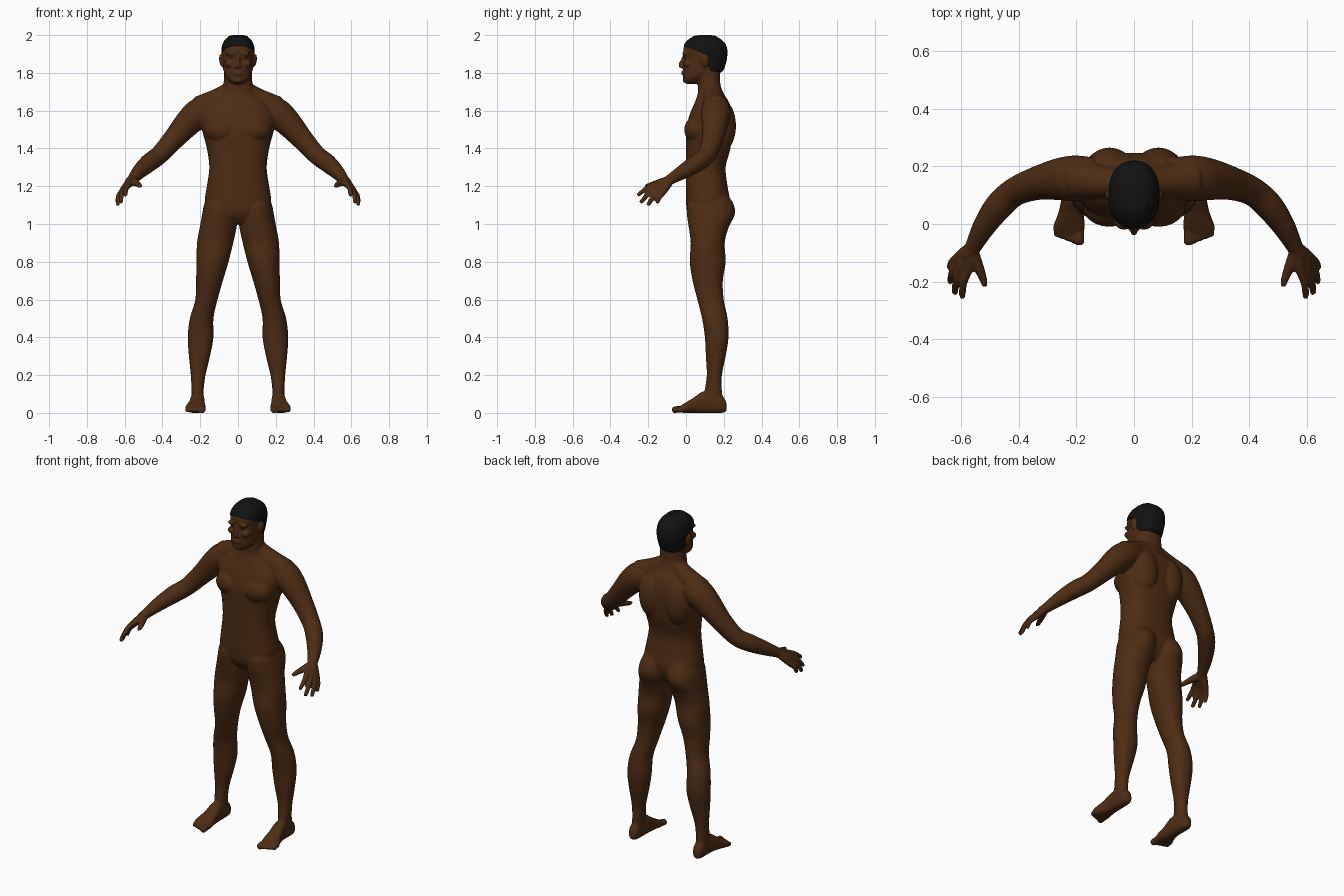
import bpy, bmesh
from math import cos, sin, pi, copysign
from mathutils import Vector, Matrix

if "Cube" in bpy.data.objects:
    bpy.data.objects.remove(bpy.data.objects["Cube"])


def material(name, colour):
    mat = bpy.data.materials.new(name)
    mat.use_nodes = True
    mat.diffuse_color = (*colour, 1)
    bsdf = mat.node_tree.nodes["Principled BSDF"]
    bsdf.inputs["Base Color"].default_value = (*colour, 1)
    bsdf.inputs["Roughness"].default_value = 0.7
    return mat


def smooth_rows(rows, steps=5):
    """Spline interpolation between the rows of a profile table."""
    out = []
    for i in range(len(rows) - 1):
        quad = [rows[max(i - 1, 0)], rows[i], rows[i + 1], rows[min(i + 2, len(rows) - 1)]]
        for s in range(steps):
            t = s / steps
            out.append([b + t / 2 * (c - a + t * (2 * a - 5 * b + 4 * c - d + t * (3 * (b - c) + d - a)))
                        for a, b, c, d in zip(*quad)])
    return out + [list(rows[-1])]


def skin(bm, rings):
    """Bridge rings of points and close both ends."""
    loops = [[bm.verts.new(p) for p in ring] for ring in rings]
    n = len(loops[0])
    for low, high in zip(loops, loops[1:]):
        for i in range(n):
            j = (i + 1) % n
            bm.faces.new((low[i], low[j], high[j], high[i]))
    bm.faces.new(loops[0][::-1])
    bm.faces.new(loops[-1])


def loft(bm, rows, axis="z", power=2.3, sides=40, pad=0):
    """Rows are: position on axis, min x, max x, min and max on the other axis."""
    rings = []
    for t, x0, x1, b0, b1 in smooth_rows(rows):
        ring = []
        for k in range(sides):
            c, s = cos(2 * pi * k / sides), sin(2 * pi * k / sides)
            x = (x0 + x1) / 2 + ((x1 - x0) / 2 + pad) * copysign(abs(c) ** (2 / power), c)
            b = (b0 + b1) / 2 + ((b1 - b0) / 2 + pad) * copysign(abs(s) ** (2 / power), s)
            ring.append((x, b, t) if axis == "z" else (x, t, b))
        rings.append(ring)
    skin(bm, rings)


def tube(bm, rows, sides=20):
    """Round limb through rows of x, y, z, radius."""
    rows = smooth_rows(rows)
    pts = [Vector(r[:3]) for r in rows]
    rings = []
    for i, p in enumerate(pts):
        along = (pts[min(i + 1, len(pts) - 1)] - pts[max(i - 1, 0)]).normalized()
        u = along.cross(Vector((0.3, 0.2, 1))).normalized()
        v = along.cross(u)
        rings.append([p + rows[i][3] * (u * cos(2 * pi * k / sides) + v * sin(2 * pi * k / sides))
                      for k in range(sides)])
    skin(bm, rings)


def blob(bm, centre, radii, turn=0):
    mat = Matrix.Translation(centre) @ Matrix.Rotation(turn, 4, "Y") @ Matrix.Diagonal((*radii, 1))
    bmesh.ops.create_uvsphere(bm, u_segments=24, v_segments=16, radius=1, matrix=mat)


def finish(bm, name, mat):
    bmesh.ops.recalc_face_normals(bm, faces=bm.faces)
    mesh = bpy.data.meshes.new(name)
    for face in bm.faces:
        face.smooth = True
    bm.to_mesh(mesh)
    bm.free()
    mesh.materials.append(mat)
    obj = bpy.data.objects.new(name, mesh)
    bpy.context.collection.objects.link(obj)
    return obj


skin_brown = material("dark brown skin", (0.075, 0.026, 0.007))
hair_black = material("black hair", (0.006, 0.006, 0.006))
body = bmesh.new()

# Leg
loft(body, [(0.05, .185, .245, .10, .20), (0.12, .182, .246, .10, .19), (0.2, .172, .25, .11, .19),
            (0.3, .148, .26, .105, .21), (0.4, .13, .266, .10, .225), (0.5, .13, .255, .085, .22),
            (0.6, .108, .226, .06, .20), (0.7, .08, .222, .035, .195), (0.8, .05, .22, .02, .21),
            (0.9, .025, .217, .025, .205), (0.98, .008, .203, .015, .225), (1.05, .004, .19, .005, .258),
            (1.11, .004, .177, .01, .25), (1.18, .03, .14, .06, .20)], power=2.1)

# Foot and toes
loft(body, [(.215, .2, .23, .01, .05), (.19, .185, .245, 0, .09), (.1, .178, .25, 0, .115),
            (.04, .175, .262, 0, .08), (-.01, .17, .28, 0, .05), (-.035, .18, .272, .004, .034)],
     axis="y", power=2.6)
for i in range(5):
    x, r = .19 + .019 * i, .018 if i == 0 else .013
    tip = -.064 + .007 * i
    tube(body, [(x, 0, .02, r), (x, tip + .02, .019, r), (x, tip, .015, r), (x, tip - .01, .014, r / 2)])

# Arm
tube(body, [(.13, .16, 1.61, .07), (.2, .158, 1.59, .08), (.26, .155, 1.54, .073), (.34, .14, 1.45, .058),
            (.415, .11, 1.367, .05), (.47, .06, 1.325, .049), (.52, -.01, 1.28, .04),
            (.56, -.085, 1.235, .028), (.575, -.11, 1.22, .027)])

# Palm, fingers and thumb
wrist = Vector((.562, -.08, 1.236))
for base, tip in [((.575, -.16, 1.212), (.595, -.252, 1.155)), ((.598, -.157, 1.194), (.62, -.237, 1.117)),
                  ((.612, -.142, 1.178), (.637, -.2, 1.103)), ((.618, -.122, 1.166), (.637, -.153, 1.113))]:
    base, tip = Vector(base), Vector(tip)
    middle = base.lerp(tip, 0.5) + Vector((.006, 0, .006))
    tube(body, [(*wrist, .022), (*wrist.lerp(base, 0.6), .02), (*base, .016), (*middle, .0135),
                (*tip, .011), (*(tip + (tip - middle) * 0.1), .006)])
tube(body, [(.562, -.095, 1.23, .024), (.54, -.145, 1.218, .019), (.523, -.19, 1.206, .014), (.516, -.217, 1.2, .009)])

# Chest, back and shoulder muscles
blob(body, (.085, .065, 1.5), (.095, .075, .075))
blob(body, (.085, .185, 1.52), (.085, .08, .14))
tube(body, [(.03, .135, 1.71, .05), (.1, .145, 1.665, .056), (.2, .155, 1.61, .07)])

# Ear, brow, eye and cheek
blob(body, (.088, .1, 1.865), (.012, .022, .034), turn=.15)
blob(body, (.034, -.006, 1.902), (.03, .014, .011), turn=.12)
blob(body, (.033, -.002, 1.884), (.015, .011, .009))
blob(body, (.045, .01, 1.848), (.026, .025, .02))

# Mirror every side part
copy = bmesh.ops.duplicate(body, geom=body.verts[:] + body.edges[:] + body.faces[:])["geom"]
bmesh.ops.scale(body, vec=(-1, 1, 1), verts=[v for v in copy if isinstance(v, bmesh.types.BMVert)])

# Torso and neck, given as height, half width, front, back
torso = [(1.0, .09, .05, .18), (1.05, .16, .01, .215), (1.12, .176, 0, .232), (1.2, .165, 0, .22),
         (1.3, .152, 0, .21), (1.4, .165, 0, .235), (1.5, .19, 0, .245), (1.58, .195, .02, .245),
         (1.64, .16, .045, .23), (1.69, .095, .062, .2), (1.74, .077, .063, .182), (1.82, .074, .06, .18)]
loft(body, [(z, -w, w, f, b) for z, w, f, b in torso], power=2.4)

# Head, in the same form
head = [(1.742, .025, 0, .05), (1.755, .046, -.012, .085), (1.78, .066, -.014, .135), (1.81, .076, -.014, .19),
        (1.85, .08, -.012, .207), (1.885, .083, -.006, .214), (1.92, .084, -.015, .215), (1.95, .079, -.006, .206),
        (1.975, .066, .015, .185), (1.99, .046, .04, .158), (1.996, .02, .075, .125)]
head = [(z, -w, w, f, b) for z, w, f, b in head]
loft(body, head)

# Nose, lips and chin
tube(body, [(0, -.008, 1.893, .009), (0, -.02, 1.865, .009), (0, -.029, 1.842, .012), (0, -.024, 1.828, .009)])
blob(body, (0, -.018, 1.832), (.02, .013, .009))
blob(body, (0, -.013, 1.805), (.026, .012, .007))
blob(body, (0, -.013, 1.793), (.022, .012, .007))
blob(body, (0, 0, 1.763), (.028, .018, .017))

# Fuse the parts into one soft surface
figure = finish(body, "body", skin_brown)
fuse = figure.modifiers.new("fuse", "REMESH")
fuse.mode = "VOXEL"
fuse.voxel_size = 0.006
fuse.use_smooth_shade = True
soften = figure.modifiers.new("soften", "SMOOTH")
soften.factor = 0.5
soften.iterations = 5

# Cropped hair: a shell over the head trimmed along the hairline
hair = bmesh.new()
loft(hair, head, sides=64, pad=.004)
hairline = [((0, -.02, 1.947), (0, .4, 1)), ((0, .1, 1.88), (0, 1, .45)), ((0, .19, 1.8), (0, .2, 1))]
for point, normal in hairline:
    bmesh.ops.bisect_plane(hair, geom=hair.verts[:] + hair.edges[:] + hair.faces[:],
                           plane_co=point, plane_no=normal)


def covered(p):
    top, side, nape = [(p - Vector(c)).dot(Vector(n)) > 0 for c, n in hairline]
    return top or (side and nape)


bmesh.ops.delete(hair, geom=[f for f in hair.faces if not covered(f.calc_center_median())], context="FACES")
for v in hair.verts:
    if v.co.z > 1.99:
        v.co.z += .004
cap = finish(hair, "hair", hair_black)
shell = cap.modifiers.new("thickness", "SOLIDIFY")
shell.thickness = 0.008
shell.offset = -1
